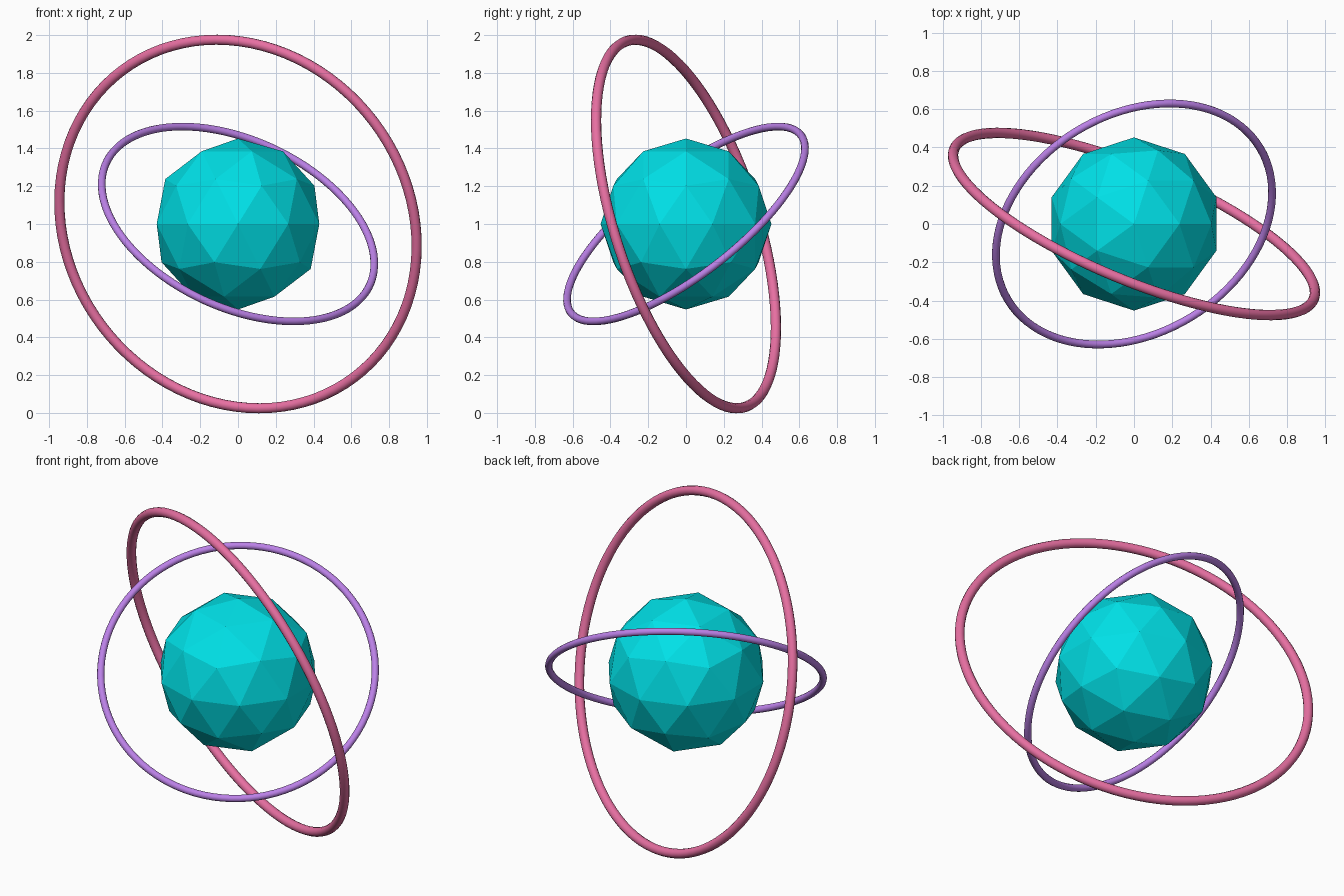
import bpy
from math import radians
from mathutils import Vector

if "Cube" in bpy.data.objects:
    bpy.data.objects.remove(bpy.data.objects["Cube"])

CENTRE = (0, 0, 1)
UNIT = 0.4525  # radius of the core


def finish(name, colour, smooth):
    obj = bpy.context.object
    obj.name = name
    mat = bpy.data.materials.new(name + "_colour")
    mat.diffuse_color = (*colour, 1)
    mat.use_nodes = True
    mat.node_tree.nodes["Principled BSDF"].inputs["Base Color"].default_value = mat.diffuse_color
    obj.data.materials.append(mat)
    if smooth:
        bpy.ops.object.shade_smooth()
    else:
        bpy.ops.object.shade_flat()
    return obj


def ring(name, major, minor, axis, colour):
    rot = Vector(axis).to_track_quat('Z', 'Y').to_euler()
    bpy.ops.mesh.primitive_torus_add(
        major_segments=96, minor_segments=12, major_radius=major * UNIT,
        minor_radius=minor * UNIT, location=CENTRE, rotation=rot)
    return finish(name, colour, True)


# Faceted core
bpy.ops.mesh.primitive_ico_sphere_add(subdivisions=2, radius=UNIT, location=CENTRE)
finish("core", (0.0, 0.75, 0.8), False)

# Two tilted orbit rings
ring("inner_ring", 1.7, 0.045, (0.346, -0.574, 0.742), (0.5, 0.22, 0.8))
ring("outer_ring", 2.25, 0.06, (0.370, 0.884, 0.286), (0.8, 0.16, 0.36))
